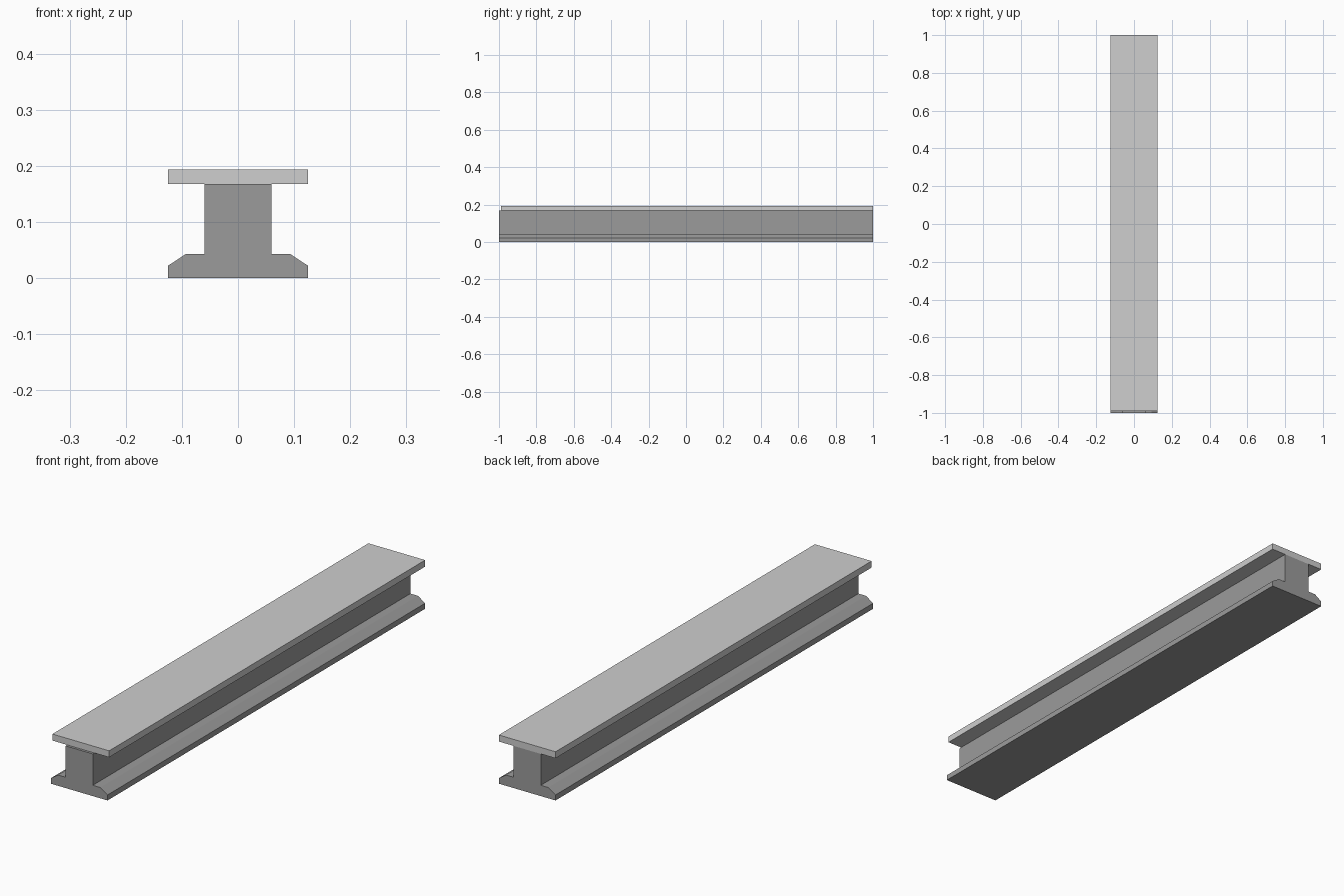
import bpy
import bmesh

if "Cube" in bpy.data.objects:
    bpy.data.objects.remove(bpy.data.objects["Cube"])


def material(name, v):
    m = bpy.data.materials.new(name)
    m.diffuse_color = (v, v, v, 1)
    m.use_nodes = True
    m.node_tree.nodes["Principled BSDF"].inputs["Base Color"].default_value = m.diffuse_color
    return m


light = material("light grey", 0.62)
dark = material("mid grey", 0.33)


def extrude_profile(name, half, y0, y1, mat):
    """Mirror a right-hand (x, z) profile, extrude it along y."""
    pts = half + [(-x, z) for x, z in reversed(half)]
    bm = bmesh.new()
    face = bm.faces.new([bm.verts.new((x, y0, z)) for x, z in pts])
    ext = bmesh.ops.extrude_face_region(bm, geom=[face], use_keep_orig=True)
    moved = [g for g in ext["geom"] if isinstance(g, bmesh.types.BMVert)]
    bmesh.ops.translate(bm, verts=moved, vec=(0, y1 - y0, 0))
    bmesh.ops.recalc_face_normals(bm, faces=bm.faces)
    mesh = bpy.data.meshes.new(name)
    bm.to_mesh(mesh)
    bm.free()
    mesh.materials.append(mat)
    ob = bpy.data.objects.new(name, mesh)
    bpy.context.collection.objects.link(ob)
    return ob


# Chamfered foot with upright web
extrude_profile("beam_base", [(0.125, 0), (0.125, 0.022), (0.093, 0.043),
                              (0.06, 0.043), (0.06, 0.168)], -1, 1, dark)

# Flat cap plate, set back slightly at the front
extrude_profile("top_plate", [(0.125, 0.168), (0.125, 0.194)], -0.99, 1, light)
